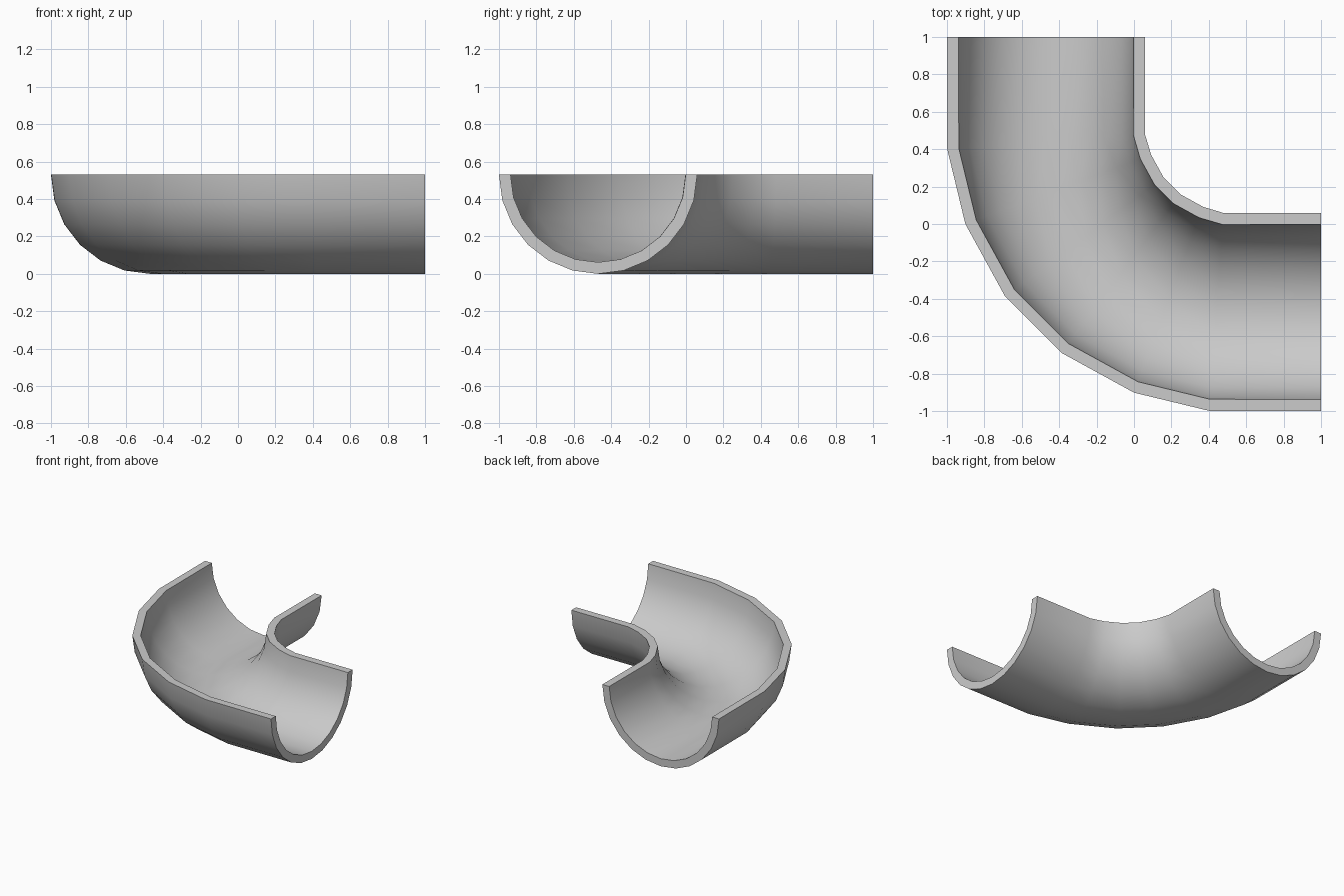
import bpy, bmesh, math

if "Cube" in bpy.data.objects:
    bpy.data.objects.remove(bpy.data.objects["Cube"])

R_OUT, R_IN, SEG = 0.53, 0.468, 12

# Bend stations: centre x, centre y, direction angle of the cross-section
half = [(-0.47, 1.0, 0.0), (-0.47, 0.44, 4.3), (-0.405, 0.185, 20.4), (-0.265, -0.07, 37.0)]
# The second arm mirrors the first across the diagonal x = y
stations = half + [(y, x, 90 - a) for x, y, a in reversed(half)]

# Half-ring cross-section: outer arc, then inner arc back
arc = [math.pi + math.pi * i / SEG for i in range(SEG + 1)]
profile = [(R_OUT * math.cos(t), R_OUT * math.sin(t)) for t in arc]
profile += [(R_IN * math.cos(t), R_IN * math.sin(t)) for t in reversed(arc)]

# Sweep the cross-section along the bend
bm = bmesh.new()
rings = []
for cx, cy, a in stations:
    c, s = math.cos(math.radians(a)), math.sin(math.radians(a))
    rings.append([bm.verts.new((cx + u * c, cy + u * s, R_OUT + v)) for u, v in profile])

n = len(profile)
for r0, r1 in zip(rings, rings[1:]):
    for i in range(n):
        j = (i + 1) % n
        bm.faces.new((r0[i], r0[j], r1[j], r1[i]))

# Close both ends with quads between the outer and inner arcs
for ring in (rings[0], rings[-1]):
    for i in range(SEG):
        bm.faces.new((ring[i], ring[i + 1], ring[n - 2 - i], ring[n - 1 - i]))
bmesh.ops.recalc_face_normals(bm, faces=bm.faces[:])

mesh = bpy.data.meshes.new("half_pipe_elbow")
bm.to_mesh(mesh)
bm.free()
obj = bpy.data.objects.new("half_pipe_elbow", mesh)
bpy.context.collection.objects.link(obj)

# Smooth curved walls, sharp rims
bpy.context.view_layer.objects.active = obj
obj.select_set(True)
bpy.ops.object.shade_smooth_by_angle(angle=math.radians(35))
